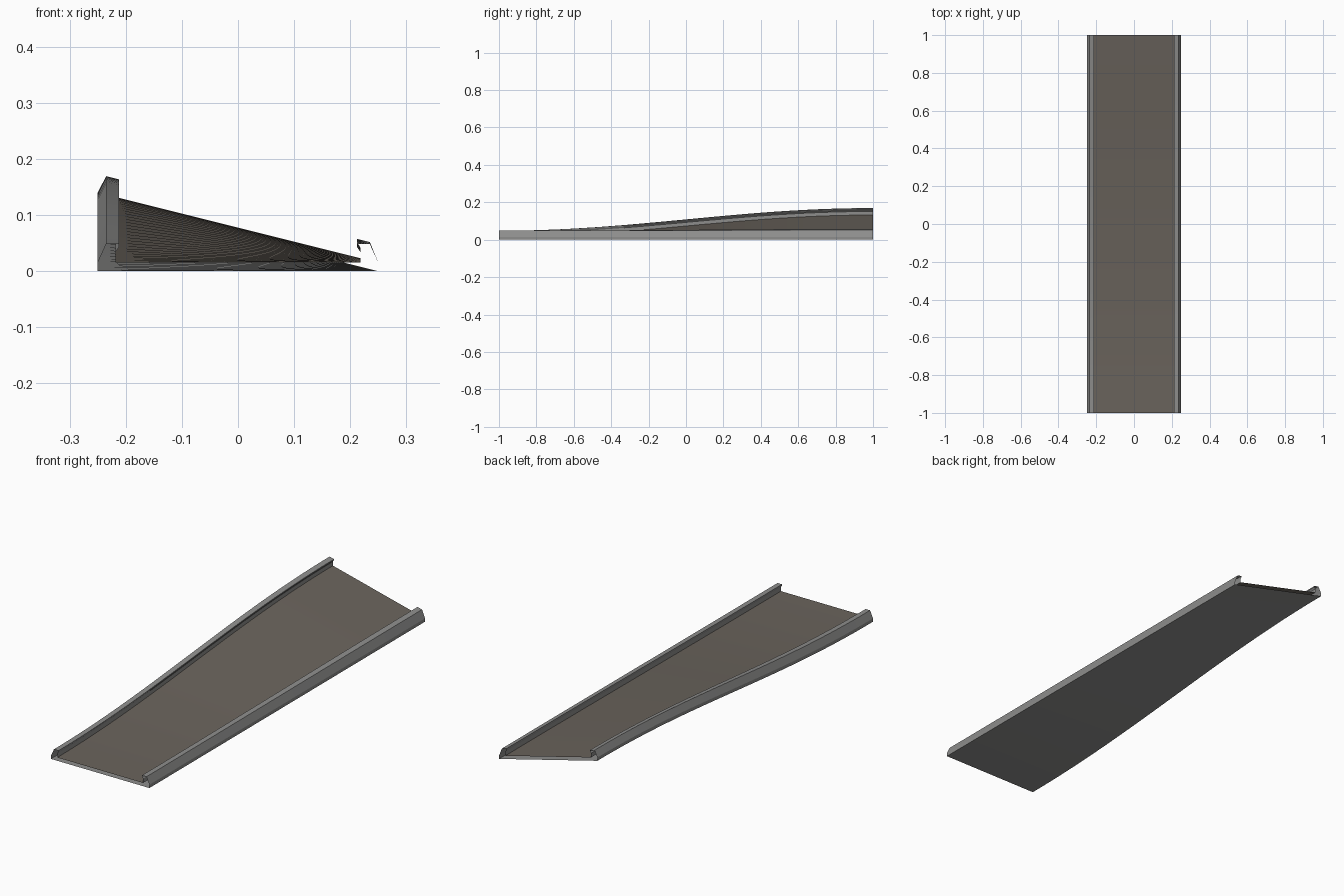
import bpy, math

if "Cube" in bpy.data.objects:
    bpy.data.objects.remove(bpy.data.objects["Cube"])

SEGS = 32      # steps along the length
SLOPE = 0.25   # final bank of the track


def material(name, rgb):
    m = bpy.data.materials.new(name)
    m.diffuse_color = (*rgb, 1)
    m.use_nodes = True
    m.node_tree.nodes["Principled BSDF"].inputs["Base Color"].default_value = m.diffuse_color
    return m


road_grey = material("warm road grey", (0.145, 0.127, 0.108))
kerb_grey = material("kerb grey", (0.27, 0.27, 0.265))


def sweep(name, profile, mat):
    """Sweep an open x-z profile along y, easing from flat to banked."""
    verts, faces, n = [], [], len(profile)
    for i in range(SEGS + 1):
        t = i / SEGS
        bank = SLOPE * (1 - math.cos(math.pi * t)) / 2
        verts += [(x, -1 + 2 * t, z + bank * (0.25 - x)) for x, z in profile]
    for i in range(SEGS):
        for j in range(n - 1):
            a = i * n + j
            faces.append((a, a + 1, a + n + 1, a + n))
    me = bpy.data.meshes.new(name)
    me.from_pydata(verts, [], faces)
    me.materials.append(mat)
    ob = bpy.data.objects.new(name, me)
    bpy.context.collection.objects.link(ob)
    bpy.context.view_layer.objects.active = ob
    ob.select_set(True)
    bpy.ops.object.shade_smooth_by_angle(angle=math.radians(20))
    ob.select_set(False)
    return ob


# Kerb section for the left side, from the outer foot to the inner foot
kerb = [(-0.25, 0), (-0.25, 0.015), (-0.235, 0.048), (-0.212, 0.048),
        (-0.212, 0.043), (-0.218, 0.034), (-0.218, 0.015)]
mirrored = [(-x, z) for x, z in reversed(kerb)]

# Hollow track section, open at both ends so pieces can join
sweep("left_kerb", kerb, kerb_grey)
sweep("right_kerb", mirrored, kerb_grey)
sweep("road_surface", [(-0.218, 0.015), (0.218, 0.015)], road_grey)
sweep("underside", [(0.25, 0), (-0.25, 0)], kerb_grey)
